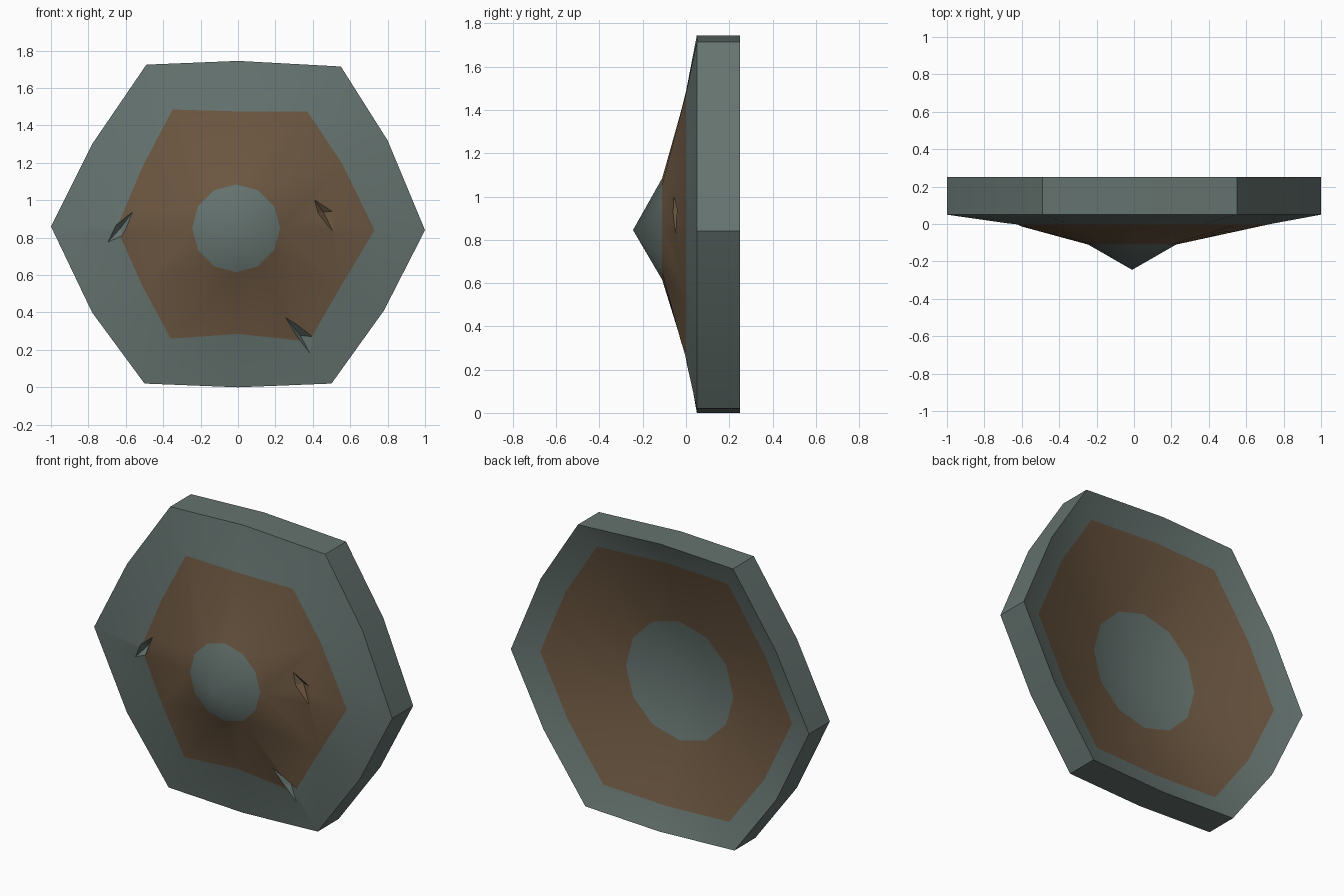
import bpy, bmesh, math
from mathutils import Vector

if "Cube" in bpy.data.objects:
    bpy.data.objects.remove(bpy.data.objects["Cube"])

def material(name, rgb):
    m = bpy.data.materials.new(name)
    m.diffuse_color = (*rgb, 1)
    m.use_nodes = True
    m.node_tree.nodes["Principled BSDF"].inputs["Base Color"].default_value = m.diffuse_color
    return m

STEEL = material("grey_steel", (0.130, 0.172, 0.160))
WOOD = material("brown_wood", (0.150, 0.095, 0.053))
CX, CZ = 0.0, 0.86

# worn twelve-point outlines, clockwise from the left point
RIM = [(-1, .86), (-.78, 1.30), (-.49, 1.725), (0, 1.745), (.55, 1.715), (.80, 1.32),
       (1, .84), (.78, .41), (.50, .02), (0, 0), (-.50, .02), (-.78, .40)]
PANEL = [(-.65, .85), (-.51, 1.18), (-.35, 1.485), (0, 1.475), (.37, 1.475), (.56, 1.19),
         (.73, .84), (.55, .54), (.38, .245), (0, .285), (-.36, .26), (-.51, .54)]

def circle(r):
    return [(-.01 + r * math.cos(math.pi - k * math.pi / 6),
             .85 + r * math.sin(math.pi - k * math.pi / 6)) for k in range(12)]

def scaled(pts, s):
    return [(CX + (x - CX) * s, CZ + (z - CZ) * s) for x, z in pts]

def finish(bm, name, mats):
    bmesh.ops.recalc_face_normals(bm, faces=bm.faces)
    me = bpy.data.meshes.new(name)
    bm.to_mesh(me)
    bm.free()
    for m in mats:
        me.materials.append(m)
    ob = bpy.data.objects.new(name, me)
    bpy.context.collection.objects.link(ob)
    return ob

# shield: front boss, wood panel, steel rim, dished back
bm = bmesh.new()
rings = [(circle(.235), -.11), (PANEL, 0), (RIM, .05), (RIM, .25),
         (scaled(RIM, .845), .19), (circle(.36), .075)]
loops = [[bm.verts.new((x, y, z)) for x, z in pts] for pts, y in rings]
for band, mat in enumerate([1, 0, 0, 0, 1]):
    a, b = loops[band], loops[band + 1]
    for i in range(12):
        j = (i + 1) % 12
        bm.faces.new((a[i], a[j], b[j], b[i])).material_index = mat
for loop, y in ((loops[0], -.245), (loops[-1], 0.0)):
    tip = bm.verts.new((-.01, y, .845))
    for i in range(12):
        bm.faces.new((loop[i], loop[(i + 1) % 12], tip))
shield = finish(bm, "shield", [STEEL, WOOD])
bpy.context.view_layer.objects.active = shield
shield.select_set(True)
bpy.ops.object.shade_smooth_by_angle(angle=math.radians(35))

# battle gouges cut into the front: outline points (x, surface y, z)
GOUGES = [
    ([(.37, -.085, 1.06), (.515, -.045, .94), (.515, -.05, .82), (.42, -.07, .93)], 1),
    ([(.24, -.045, .39), (.40, .0, .27), (.385, .012, .18), (.31, -.015, .27)], 0),
    ([(-.54, -.03, .97), (-.62, -.01, .80), (-.70, .01, .77), (-.65, .0, .87)], 0),
]
for n, (pts, mat) in enumerate(GOUGES):
    bm = bmesh.new()
    for x, y, z in pts:
        bm.verts.new((x, y, z))
        bm.verts.new((x, -.35, z))
    mid = sum((Vector(p) for p in pts), Vector()) / 4
    bm.verts.new(mid + Vector((0, .04, 0)))
    bmesh.ops.convex_hull(bm, input=bm.verts)
    for f in bm.faces:
        f.material_index = mat
    cutter = finish(bm, f"gouge_cutter_{n}", [STEEL, WOOD])
    cutter.hide_render = True
    cutter.display_type = 'WIRE'
    mod = shield.modifiers.new(f"gouge_{n}", 'BOOLEAN')
    mod.operation = 'DIFFERENCE'
    mod.solver = 'EXACT'
    mod.object = cutter
